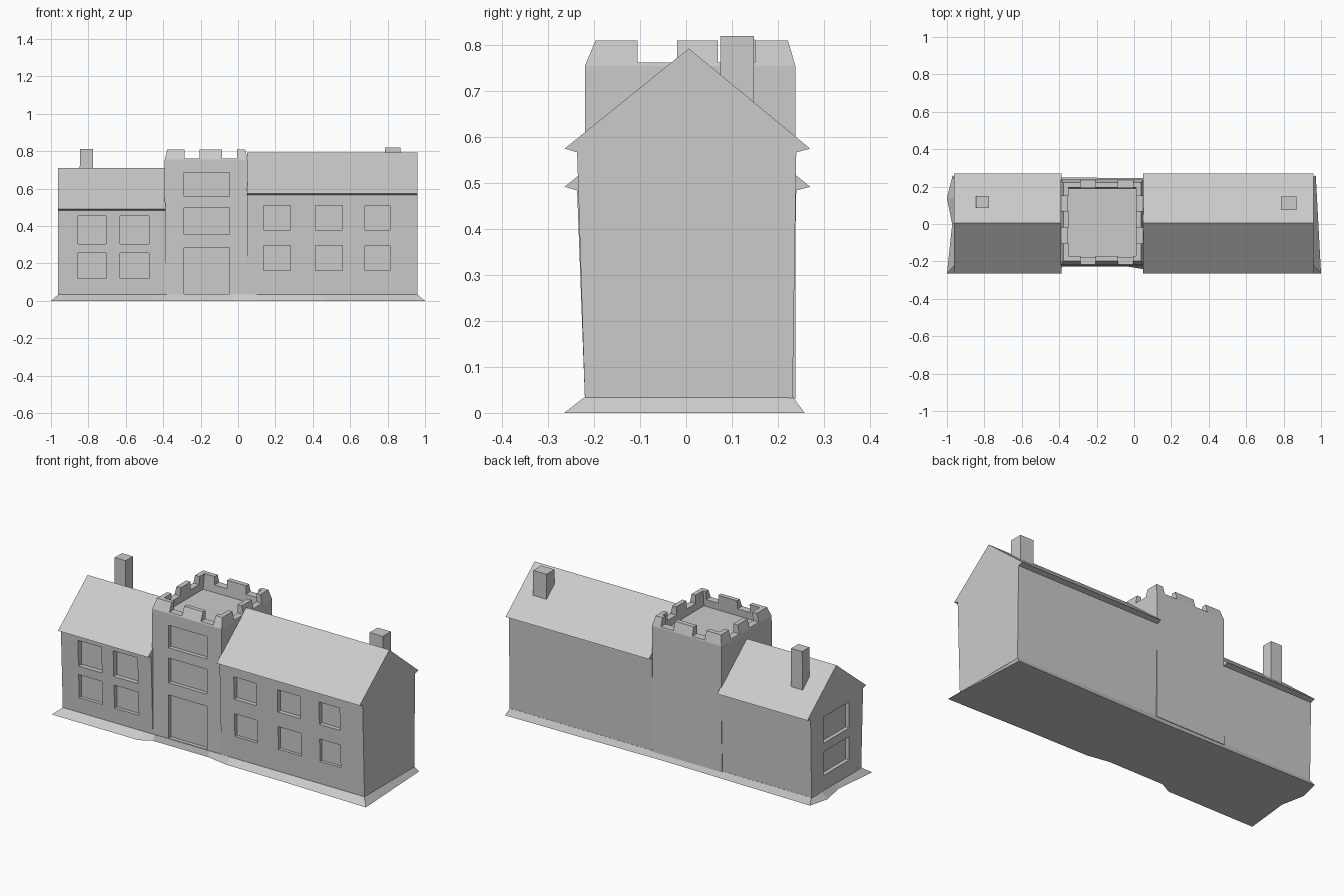
import bpy, bmesh

if "Cube" in bpy.data.objects:
    bpy.data.objects.remove(bpy.data.objects["Cube"])


def finish(name, bm):
    bmesh.ops.recalc_face_normals(bm, faces=bm.faces[:])
    mesh = bpy.data.meshes.new(name)
    bm.to_mesh(mesh)
    bm.free()
    obj = bpy.data.objects.new(name, mesh)
    bpy.context.collection.objects.link(obj)
    return obj


def loft(name, rings):
    """Skin a stack of equal-length rings and cap both ends."""
    bm = bmesh.new()
    loops = [[bm.verts.new(p) for p in ring] for ring in rings]
    n = len(loops[0])
    for a, b in zip(loops, loops[1:]):
        for i in range(n):
            j = (i + 1) % n
            bm.faces.new((a[i], a[j], b[j], b[i]))
    bm.faces.new(loops[0][::-1])
    bm.faces.new(loops[-1])
    return finish(name, bm)


def rect(x0, x1, y0, y1, z):
    return [(x0, y0, z), (x1, y0, z), (x1, y1, z), (x0, y1, z)]


def cut(obj, boxes):
    """Subtract boxes (x0, x1, y0, y1, z0, z1) and remove the cutter."""
    bm = bmesh.new()
    for x0, x1, y0, y1, z0, z1 in boxes:
        lo = [bm.verts.new(p) for p in rect(x0, x1, y0, y1, z0)]
        hi = [bm.verts.new(p) for p in rect(x0, x1, y0, y1, z1)]
        bm.faces.new(lo[::-1])
        bm.faces.new(hi)
        for i in range(4):
            j = (i + 1) % 4
            bm.faces.new((lo[i], lo[j], hi[j], hi[i]))
    cutter = finish("cutter", bm)
    cutter.hide_render = True
    mod = obj.modifiers.new("openings", 'BOOLEAN')
    mod.operation = 'DIFFERENCE'
    mod.solver = 'EXACT'
    mod.object = cutter
    bpy.context.view_layer.objects.active = obj
    bpy.ops.object.modifier_apply(modifier=mod.name)
    bpy.data.objects.remove(cutter, do_unlink=True)


def wing(name, x0, x1, eave, ridge):
    """House block: leaning walls, small overhanging eaves, gable roof."""
    prof = [(-.22, .03), (-.237, eave - .008), (-.264, eave), (.006, ridge),
            (.27, eave), (.24, eave - .008), (.232, .03)]
    return loft(name, [[(x, y, z) for y, z in prof] for x in (x0, x1)])


# Left wing with front and end windows
left = wing("left_wing", -.962, -.388, .492, .71)
rows = [(.12, .255), (.305, .455)]
cut(left, [(a, b, -.4, -.203, c, d)
           for a, b in [(-.855, -.705), (-.63, -.475)] for c, d in rows]
    + [(-1.1, -.94, -.11, .125, c, d) for c, d in rows])

# Right wing with front windows
right = wing("right_wing", .048, .96, .575, .793)
cut(right, [(a, b, -.4, -.206, c, d)
            for a, b in [(.137, .28), (.415, .56), (.68, .812)]
            for c, d in [(.163, .295), (.38, .51)]])

# Tower with sloping parapet and sunken deck
tower = loft("tower", [
    rect(-.395, .05, -.218, .238, .03),
    rect(-.392, .05, -.22, .238, .755),
    rect(-.378, .038, -.197, .222, .81),
    rect(-.35, .012, -.172, .195, .81),
    rect(-.355, .012, -.18, .19, .72)])

# Door, tower windows and crenels
cut(tower, [(-.29, -.045, -.4, -.196, c, d)
            for c, d in [(.036, .285), (.355, .498), (.557, .687)]])
cut(tower, [(a, b, -.4, .4, .762, .9) for a, b in [(-.285, -.205), (-.085, -.005)]])
cut(tower, [(-.6, .3, a, b, .762, .9) for a, b in [(-.105, -.02), (.07, .15)]])

# Flared ground skirt, pinched in front of the tower
foot = [(-1, -.265), (-.45, -.265), (-.38, -.228), (-.03, -.228), (.1, -.25),
        (.45, -.253), (1, -.265), (.972, .258), (-.03, .245), (-.97, .258),
        (-1, .14), (-.972, 0)]
loft("ground_skirt", [
    [(x, y, 0) for x, y in foot],
    [(max(-.961, min(.959, x)), max(-.221, min(.233, y)), .034) for x, y in foot]])

# Chimneys on the rear roof slopes
loft("left_chimney", [rect(-.848, -.775, .085, .15, .56),
                      rect(-.845, -.775, .085, .15, .812)])
loft("right_chimney", [rect(.785, .87, .075, .148, .64),
                       rect(.785, .87, .075, .148, .82)])
